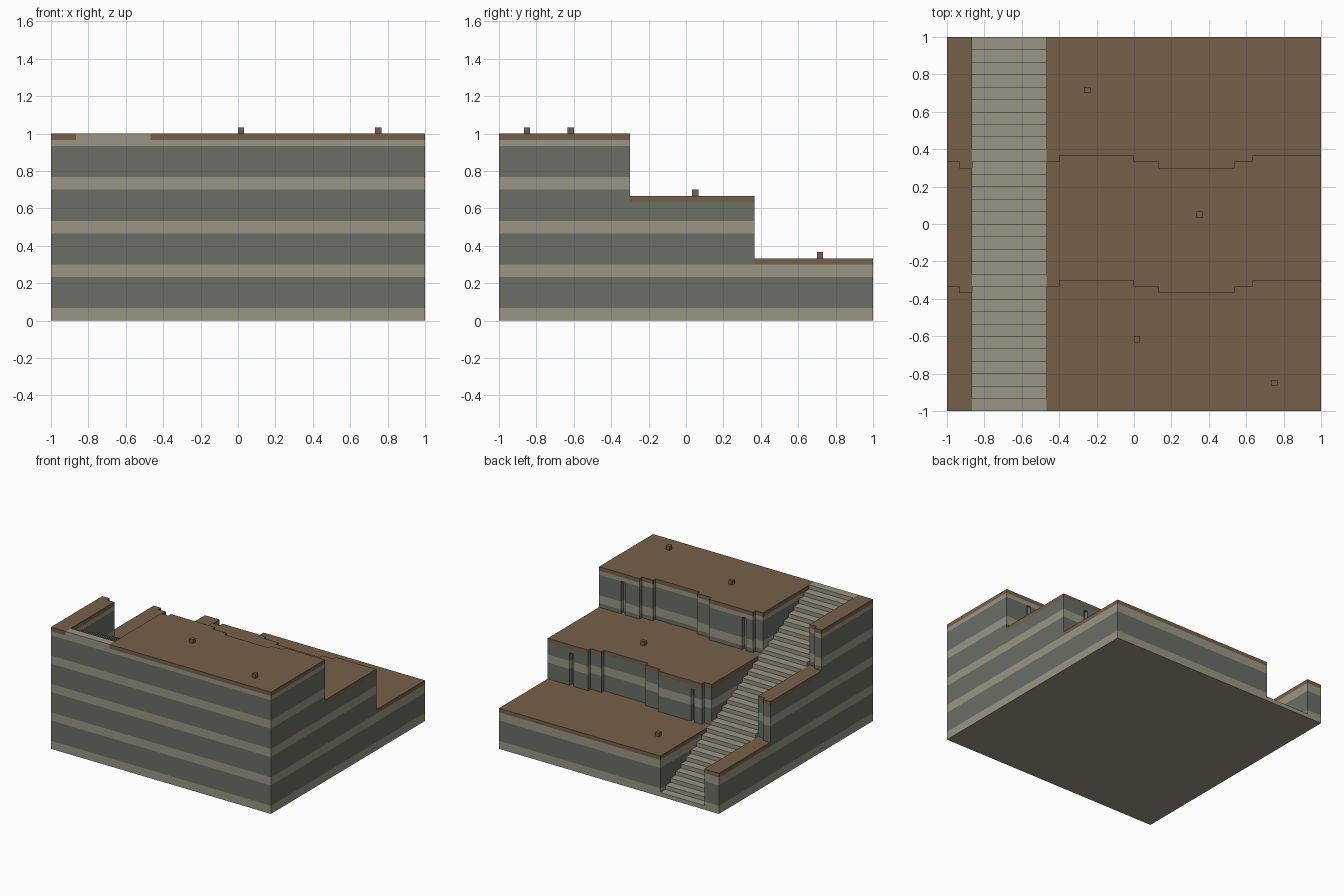
import bpy, bmesh, math

if "Cube" in bpy.data.objects:
    bpy.data.objects.remove(bpy.data.objects["Cube"])

U = 1 / 30          # block size: the model is 60 x 60 x 30 blocks


def material(name, rgb):
    m = bpy.data.materials.new(name)
    m.diffuse_color = (*rgb, 1)
    m.use_nodes = True
    m.node_tree.nodes["Principled BSDF"].inputs["Base Color"].default_value = m.diffuse_color
    return m


TAN, GREY, BROWN = 0, 1, 2
MATS = [material("pale_stone", (0.328, 0.305, 0.231)),
        material("grey_stone", (0.144, 0.156, 0.133)),
        material("brown_earth", (0.181, 0.117, 0.067))]

# Cliff line: (first column, setback in blocks); repeated for both cliffs
CLIFF = [(0, 20), (2, 19), (4, 21), (16, 20), (18, 21), (30, 20), (34, 19), (46, 20), (49, 21)]
STAIR_X = range(4, 16)
CRACKS = (20, 53)   # columns with a narrow groove in each cliff
XS = sorted({c for c, _ in CLIFF} | {c + d for c in CRACKS for d in (0, 1)} | {16, 60})


def cliff_edge(i):
    return [e for c, e in CLIFF if c <= i][-1]


def height(i, j):
    if i in STAIR_X:
        return 30 - j // 2
    e = cliff_edge(i)
    return 30 if j < e else 20 if j < e + 20 else 10


def solid(i, j, k):
    if not (0 <= i < 60 and 0 <= j < 60 and 0 <= k < height(i, j)):
        return False
    if i in CRACKS:                      # cut grooves below the cap
        e = cliff_edge(i)
        if (j == e - 1 and 20 <= k < 28) or (j == e + 19 and 10 <= k < 18):
            return False
    return True


def is_step(i, j, k):
    return i in STAIR_X and k == height(i, j) - 1


def colour(i, j, k):
    if is_step(i, j, k):
        return TAN
    if k == height(i, j) - 1:
        return BROWN
    return TAN if k % 7 < 2 else GREY    # rock strata


def finish(name, bm):
    me = bpy.data.meshes.new(name)
    bm.to_mesh(me)
    bm.free()
    for m in MATS:
        me.materials.append(m)
    ob = bpy.data.objects.new(name, me)
    bpy.context.collection.objects.link(ob)


def build_blocks(name, belongs):
    """Skin the exposed faces of the chosen blocks, then merge flat areas."""
    bm = bmesh.new()
    cache = {}

    def vert(p):
        if p not in cache:
            cache[p] = bm.verts.new((p[0] * U - 1, p[1] * U - 1, p[2] * U))
        return cache[p]

    for x0, x1 in zip(XS, XS[1:]):
        for j in range(60):
            for k in range(height(x0, j)):
                if not solid(x0, j, k) or not belongs(x0, j, k):
                    continue
                lo, hi = (x0, j, k), (x1, j + 1, k + 1)
                for axis in range(3):
                    a, b = (axis + 1) % 3, (axis + 2) % 3
                    for up in (0, 1):
                        n = list(lo)
                        n[axis] = hi[axis] if up else lo[axis] - 1
                        if solid(*n):
                            continue
                        ring = []
                        for u, v in ((0, 0), (1, 0), (1, 1), (0, 1)):
                            p = [0, 0, 0]
                            p[axis] = (lo, hi)[up][axis]
                            p[a], p[b] = (lo, hi)[u][a], (lo, hi)[v][b]
                            ring.append(vert(tuple(p)))
                        f = bm.faces.new(ring if up else ring[::-1])
                        f.material_index = colour(x0, j, k)
    bmesh.ops.dissolve_limit(bm, angle_limit=math.radians(1), verts=bm.verts[:],
                             edges=bm.edges[:], delimit={'MATERIAL'})
    finish(name, bm)


build_blocks("terraced_hill", lambda i, j, k: not is_step(i, j, k))
build_blocks("staircase", is_step)

# Loose stones lying on the terraces
for n, (i, j) in enumerate([(22, 51), (40, 31), (30, 11), (52, 4)], 1):
    bm = bmesh.new()
    bmesh.ops.create_cube(bm, size=U)
    bmesh.ops.translate(bm, verts=bm.verts, vec=((i + .5) * U - 1, (j + .5) * U - 1,
                                                 (height(i, j) + .5) * U))
    for f in bm.faces:
        f.material_index = BROWN
    finish(f"loose_stone_{n}", bm)
